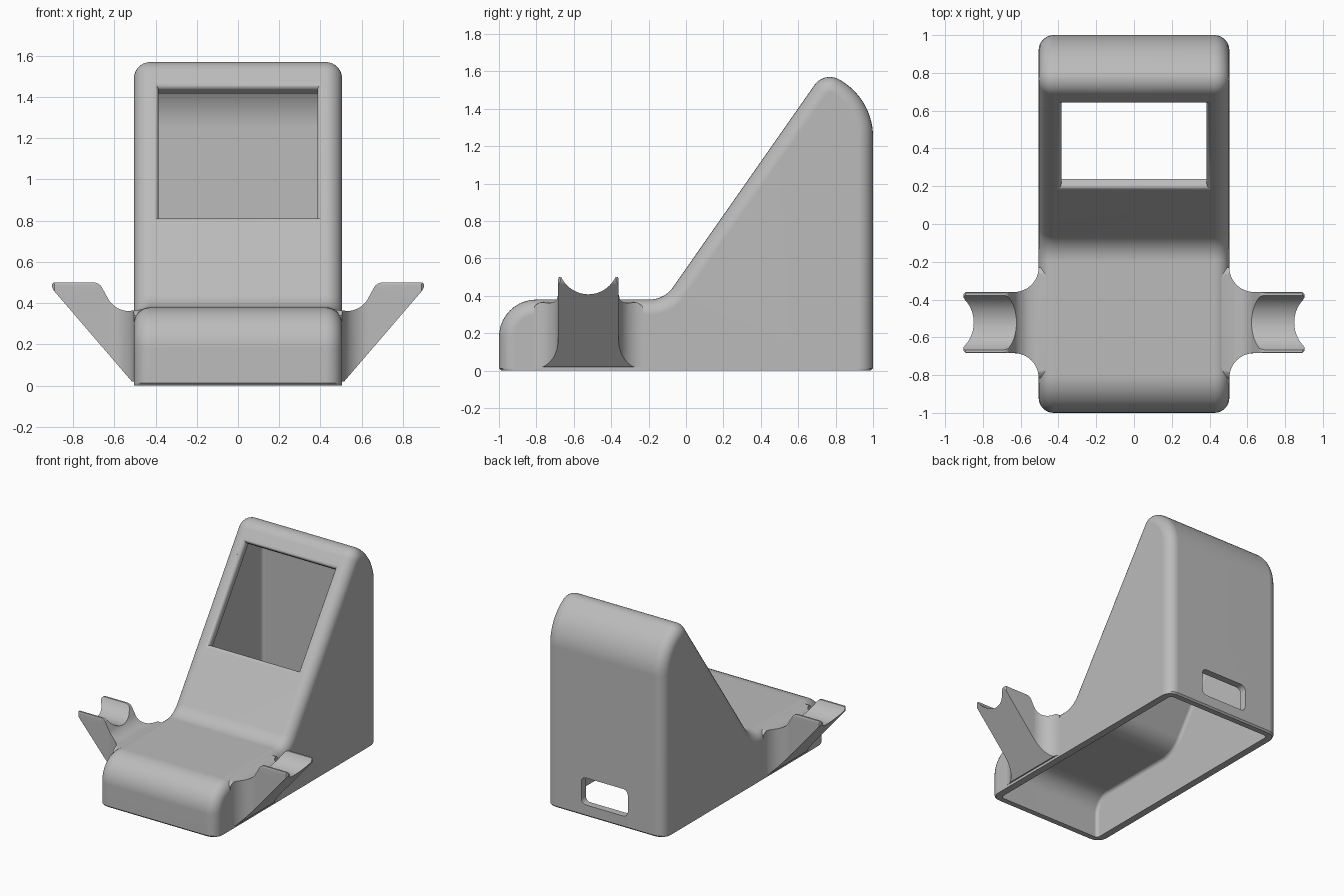
import bpy, bmesh
from math import sin, cos, radians, sqrt, pi
from mathutils import Vector

cube = bpy.data.objects.get("Cube")
if cube:
    bpy.data.objects.remove(cube, do_unlink=True)

grey = bpy.data.materials.new("light_grey_plastic")
grey.use_nodes = True
grey.diffuse_color = (0.5, 0.5, 0.5, 1)
grey.node_tree.nodes["Principled BSDF"].inputs["Base Color"].default_value = (0.5, 0.5, 0.5, 1)


def arc(cx, cy, r, a0, a1, n=10):
    angles = [radians(a0 + (a1 - a0) * i / n) for i in range(n + 1)]
    return [(cx + r * cos(a), cy + r * sin(a)) for a in angles]


def loft(name, rings):
    """Solid through matching rings of 3D points, capped at both ends."""
    bm = bmesh.new()
    loops = [[bm.verts.new(p) for p in ring] for ring in rings]
    n = len(loops[0])
    for a, b in zip(loops, loops[1:]):
        for i in range(n):
            j = (i + 1) % n
            bm.faces.new((a[i], a[j], b[j], b[i]))
    bm.faces.new(loops[0])
    bm.faces.new(loops[-1])
    bmesh.ops.recalc_face_normals(bm, faces=bm.faces)
    mesh = bpy.data.meshes.new(name)
    bm.to_mesh(mesh)
    bm.free()
    mesh.materials.append(grey)
    obj = bpy.data.objects.new(name, mesh)
    bpy.context.collection.objects.link(obj)
    return obj


def prism(name, points, axis, lo, hi):
    """Extrude a 2D outline along x, y or z."""
    place = {"x": lambda p, t: (t, p[0], p[1]),
             "y": lambda p, t: (p[0], t, p[1]),
             "z": lambda p, t: (p[0], p[1], t)}[axis]
    return loft(name, [[place(p, t) for p in points] for t in (lo, hi)])


def combine(target, tool, operation):
    """Apply a boolean and discard the tool."""
    tool.hide_render = True
    mod = target.modifiers.new("cut", "BOOLEAN")
    mod.operation, mod.solver, mod.object = operation, "EXACT", tool
    graph = bpy.context.evaluated_depsgraph_get()
    mesh = bpy.data.meshes.new_from_object(target.evaluated_get(graph))
    target.modifiers.clear()
    target.data = mesh
    bpy.data.objects.remove(tool, do_unlink=True)


def finish(obj):
    bpy.ops.object.select_all(action="DESELECT")
    obj.select_set(True)
    bpy.context.view_layer.objects.active = obj
    bpy.ops.object.shade_smooth_by_angle(angle=radians(35))
    mod = obj.modifiers.new("clean_shading", "WEIGHTED_NORMAL")
    mod.keep_sharp = True


# Side profile of the stand, inset by w
def profile(w, bottom):
    soft = 0.012
    return ([(-1 + w + soft, bottom), (-1 + w, bottom + soft)]
            + arc(-0.8, 0.18, 0.2 - w, 180, 90)
            + arc(-0.196, 0.534, 0.154 + w, -90, -35)
            + arc(0.769, 1.47, 0.1 - w, 145, 61.6)
            + arc(0.65, 1.25, 0.35 - w, 61.6, 0, 14)[1:]
            + [(1 - w, bottom + soft), (1 - w - soft, bottom)])


def rounded_shell(name, half, inset, radius, bottom, steps=7):
    quarter = [i / steps * pi / 2 for i in range(steps + 1)]
    side = [(half - radius * (1 - sin(a)), inset + radius * (1 - cos(a))) for a in quarter]
    sections = [(-x, w) for x, w in reversed(side)] + side
    return loft(name, [[(x, y, z) for y, z in profile(w, bottom)] for x, w in sections])


# Hollow body, open underneath
WALL = 0.055
body = rounded_shell("stand_body", 0.505, 0, 0.08, 0)
combine(body, rounded_shell("cavity", 0.505 - WALL, WALL, 0.025, -0.1), "DIFFERENCE")

# Screen window, square to the slope, with a rounded outer lip
centre = Vector((0, 0.4125, 1.135))
along = Vector((0, cos(radians(55)), sin(radians(55))))
inward = Vector((0, sin(radians(55)), -cos(radians(55))))
LIP = 0.025
depths = [(-0.1, LIP)]
for i in range(7):
    d = LIP * (1 - cos(i / 6 * pi / 2))
    depths.append((d, LIP - sqrt(max(0, LIP ** 2 - (LIP - d) ** 2))))
depths.append((0.1, 0))
rings = [[centre + inward * d + along * (sv * (0.384 + e)) + Vector((su * (0.385 + e), 0, 0))
          for su, sv in ((-1, -1), (1, -1), (1, 1), (-1, 1))] for d, e in depths]
combine(body, loft("window_cutter", rings), "DIFFERENCE")

# Cable slot through the back
slot = []
for cx, cz, a in ((0.16, 0.26, 0), (-0.16, 0.26, 90), (-0.16, 0.13, 180), (0.16, 0.13, 270)):
    slot += arc(cx, cz, 0.04, a, a + 90, 6)
combine(body, prism("slot_cutter", slot, "y", 0.9, 1.1), "DIFFERENCE")
finish(body)

# Side cradles: front outline, trimmed by plan and side outlines
MID, HALF = -0.522, 0.162
front_outline = ([(0.46, 0.02), (0.515, 0.02), (0.893, 0.46), (0.903, 0.478), (0.903, 0.49), (0.893, 0.5)]
                 + arc(0.7, 0.455, 0.045, 90, 145, 6)
                 + arc(0.53, 0.477, 0.115, -35, -90, 8)
                 + [(0.49, 0.366), (0.43, 0.376), (0.43, 0.34), (0.46, 0.31)])
cradles = prism("side_cradles", front_outline, "y", MID - 0.4, MID + 0.4)

flare = arc(0.635, HALF + 0.13, 0.13, 180, 270, 12)
plan = [(0.4, HALF + 0.13)] + flare + [(0.89, HALF), (0.905, HALF - 0.015)]
plan = [(x, MID + y) for x, y in plan] + [(x, MID - y) for x, y in reversed(plan)]
combine(cradles, prism("plan_trim", plan, "z", -0.1, 0.7), "INTERSECT")

side = ([(0.31, -0.1), (0.31, 0.29)] + arc(0.23, 0.29, 0.08, 0, 75, 6)
        + [(0.185, 0.377), (0.17, 0.387), (HALF, 0.405), (HALF, 0.488), (0.154, 0.51)])
side = [(MID + y, z) for y, z in side] + [(MID - y, z) for y, z in reversed(side)]
combine(cradles, prism("side_trim", side, "x", 0.3, 1), "INTERSECT")

# Rounded groove across each cradle
groove = arc(MID, 0.568, 0.16, 0, 360, 48)[:-1]
combine(cradles, prism("groove_cutter", groove, "x", 0.3, 1.1), "DIFFERENCE")
mirror = cradles.modifiers.new("both_sides", "MIRROR")
mirror.use_mirror_merge = False
finish(cradles)
